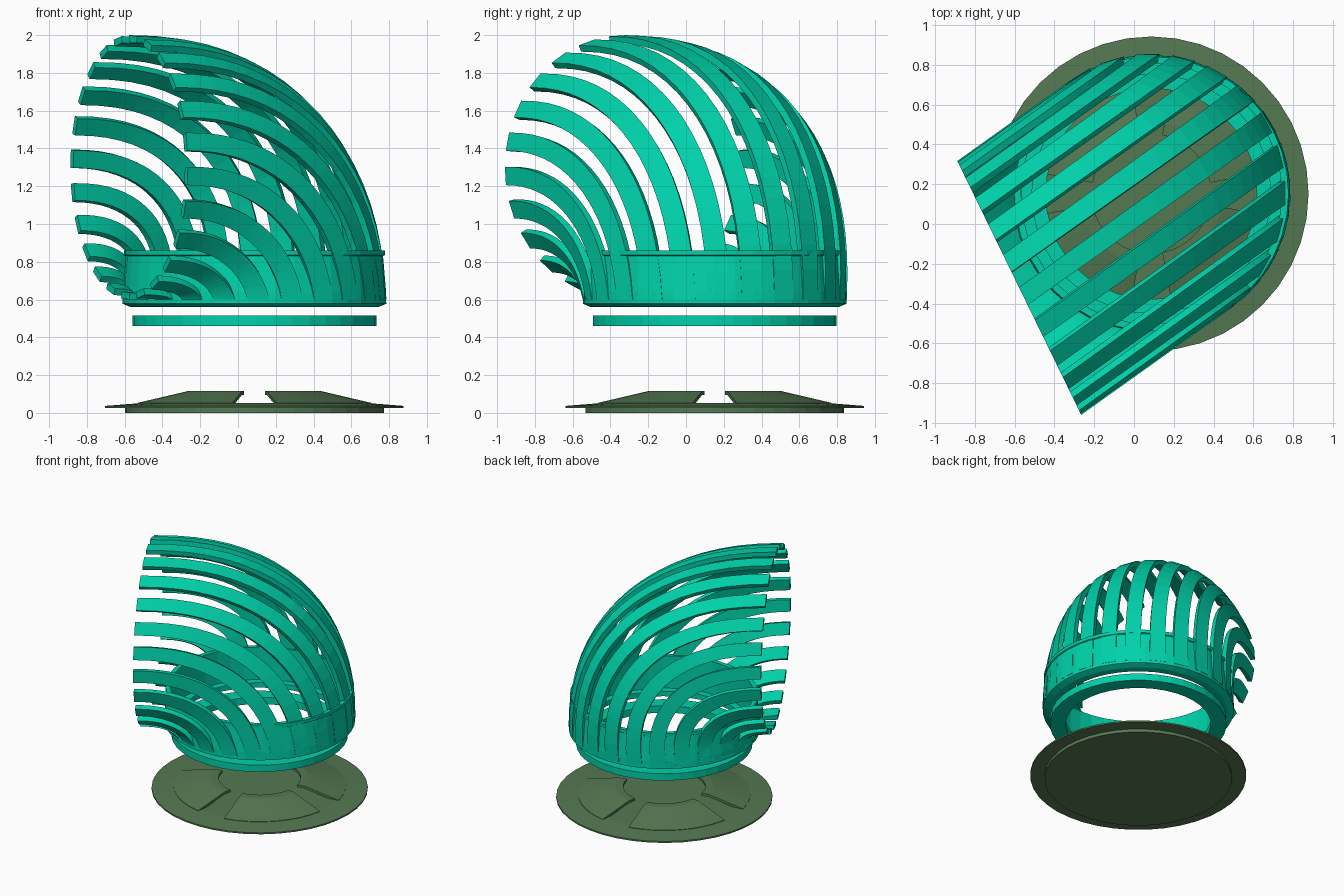
import bpy, bmesh
from math import sin, cos, pi, radians

if "Cube" in bpy.data.objects:
    bpy.data.objects.remove(bpy.data.objects["Cube"])

CX, CY = 0.087, 0.152         # axis of the base and collar
YAW = radians(215.5)          # direction the hood opens toward


def material(name, rgb):
    m = bpy.data.materials.new(name)
    m.diffuse_color = (*rgb, 1)
    m.use_nodes = True
    m.node_tree.nodes["Principled BSDF"].inputs["Base Color"].default_value = m.diffuse_color
    return m


TEAL = material("teal", (0.0, 0.64, 0.40))
GREEN = material("green", (0.09, 0.19, 0.085))


def finish(bm, name, mat):
    bmesh.ops.remove_doubles(bm, verts=bm.verts, dist=1e-5)
    bmesh.ops.recalc_face_normals(bm, faces=bm.faces)
    me = bpy.data.meshes.new(name)
    bm.to_mesh(me)
    bm.free()
    me.materials.append(mat)
    ob = bpy.data.objects.new(name, me)
    bpy.context.collection.objects.link(ob)
    return ob


def skin(bm, rows, closed=False):
    """Join matching closed loops of points into a solid."""
    vs = [[bm.verts.new(p) for p in row] for row in rows]
    n = len(rows[0])
    for i in range(len(vs) if closed else len(vs) - 1):
        a, b = vs[i], vs[(i + 1) % len(vs)]
        for j in range(n):
            k = (j + 1) % n
            bm.faces.new((a[j], a[k], b[k], b[j]))
    if not closed:
        bm.faces.new(vs[0])
        bm.faces.new(vs[-1])


def lathe(bm, profile, a0=0, a1=2 * pi, n=40):
    full = a1 - a0 > 6.28
    rows = []
    for i in range(n if full else n + 1):
        a = a0 + (a1 - a0) * i / n
        rows.append([(CX + r * cos(a), CY + r * sin(a), z) for r, z in profile])
    skin(bm, rows, full)


# base plate with a flange
bm = bmesh.new()
lathe(bm, [(0.0005, 0), (0.685, 0), (0.685, 0.025), (0.79, 0.025),
           (0.79, 0.037), (0.60, 0.052), (0.0005, 0.052)])
finish(bm, "base_plate", GREEN)

# four thin sloping pads separated by radial notches
bm = bmesh.new()
gap = radians(10.6)
for q in range(4):
    lathe(bm, [(0.30, 0.095), (0.36, 0.095), (0.58, 0.045), (0.63, 0.045),
               (0.63, 0.053), (0.36, 0.115), (0.30, 0.115)],
          q * pi / 2 + gap, (q + 1) * pi / 2 - gap, 8)
finish(bm, "base_pads", GREEN)

# loose sealing ring
bm = bmesh.new()
lathe(bm, [(0.53, 0.46), (0.645, 0.46), (0.645, 0.515), (0.53, 0.515)])
finish(bm, "seal_ring", TEAL)

# collar with chamfered bottom and top lip
bm = bmesh.new()
lathe(bm, [(0.60, 0.56), (0.655, 0.56), (0.698, 0.578), (0.697, 0.64), (0.681, 0.83),
           (0.690, 0.835), (0.690, 0.86), (0.655, 0.86), (0.655, 0.60), (0.60, 0.60)])
finish(bm, "collar", TEAL)

# hood ribs: strips of an elbow bending from the collar up to the opening
R, RZ, PZ, RIBS, STEPS, N = 0.815, 0.700, 0.6, 24, 18, 2.25


def hood_point(theta, r, phi):
    c, s = max(cos(phi), 0) ** (2 / N), max(sin(phi), 0) ** (2 / N)
    v = r * sin(theta)
    u = R - (R + r * cos(theta)) * c + 0.167 * v * s
    return (CX + u * cos(YAW) - v * sin(YAW),
            CY + u * sin(YAW) + v * cos(YAW),
            PZ + (RZ + r * cos(theta)) * s)


bm = bmesh.new()
for i in range(RIBS):
    th = pi / 2 + radians(3.75) + 2 * pi * i / RIBS
    rows = []
    for k in range(STEPS + 1):
        t = k / STEPS
        half = radians(4.8 - 0.8 * t)
        rows.append([hood_point(th + d, r, t * pi / 2) for d, r in
                     ((-half, 0.664), (half, 0.664), (half, 0.700), (-half, 0.700))])
    skin(bm, rows)
finish(bm, "hood_ribs", TEAL)
